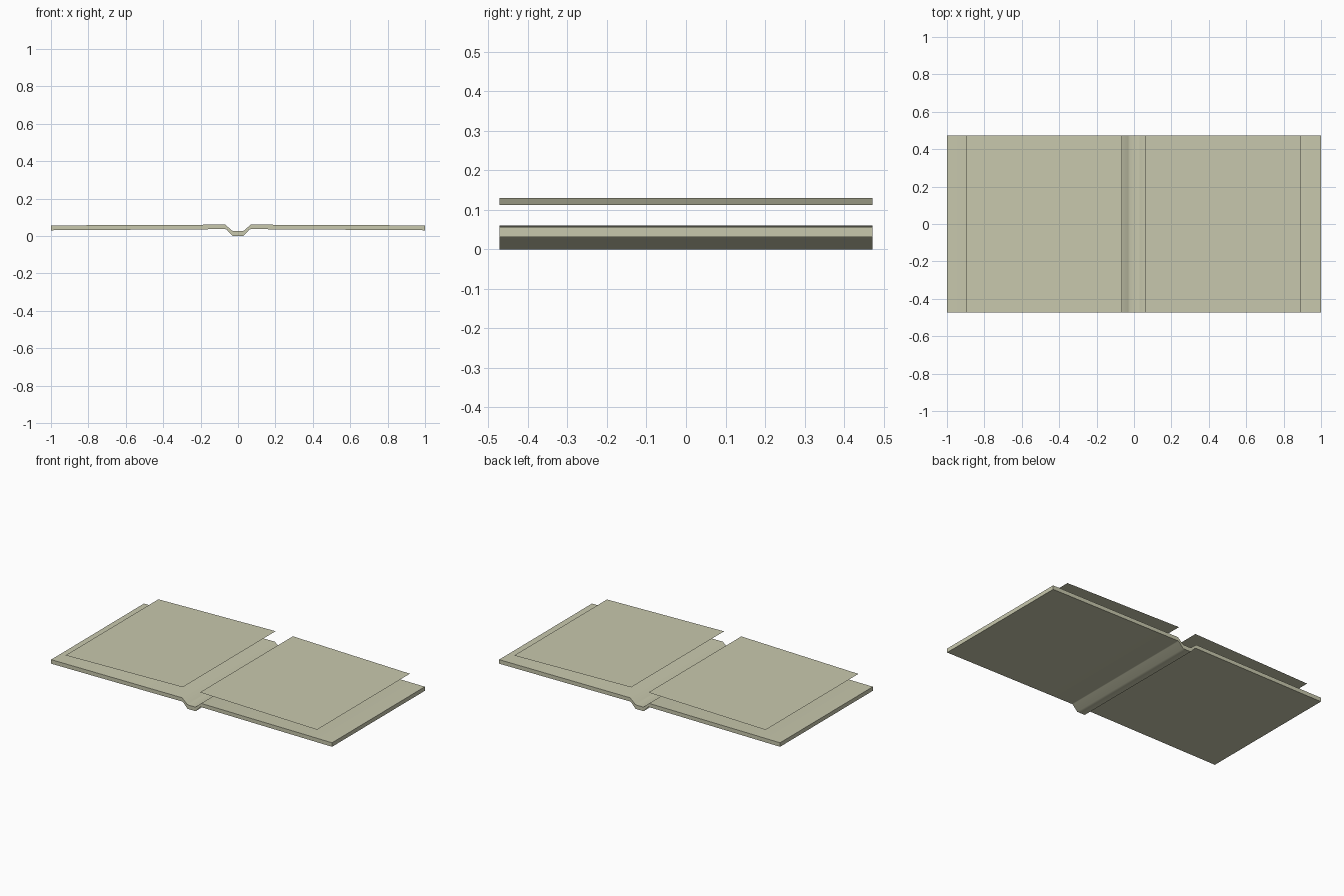
import bpy

if "Cube" in bpy.data.objects:
    bpy.data.objects.remove(bpy.data.objects["Cube"])

# One pale olive colour for everything
mat = bpy.data.materials.new("pale_olive")
mat.diffuse_color = (0.58, 0.58, 0.42, 1)
mat.use_nodes = True
mat.node_tree.nodes["Principled BSDF"].inputs["Base Color"].default_value = mat.diffuse_color
HALF_DEPTH = 0.472


def extrude_profile(name, pts, closed):
    """Sweep an x-z profile along the full depth."""
    n = len(pts)
    verts = [(x, y, z) for y in (-HALF_DEPTH, HALF_DEPTH) for x, z in pts]
    count = n if closed else n - 1
    faces = [(i, (i + 1) % n, (i + 1) % n + n, i + n) for i in range(count)]
    if closed:
        faces += [tuple(reversed(range(n))), tuple(range(n, 2 * n))]
    mesh = bpy.data.meshes.new(name)
    mesh.from_pydata(verts, [], faces)
    mesh.materials.append(mat)
    obj = bpy.data.objects.new(name, mesh)
    bpy.context.collection.objects.link(obj)
    return obj


def mirrored(right):
    """Full left-to-right run from its right half."""
    return [(-x, z) for x, z in reversed(right)] + right


# Cover: two boards joined by a sunken spine
bottom = mirrored([(0.028, 0.0), (0.062, 0.036), (0.072, 0.037), (1.0, 0.031)])
top = mirrored([(0.022, 0.026), (0.032, 0.029), (0.068, 0.061), (1.0, 0.057)])
cover = extrude_profile("cover", bottom + top[::-1], True)
bpy.context.view_layer.objects.active = cover
cover.select_set(True)
bpy.ops.object.shade_smooth_by_angle(angle=0.9)

# Thin page sheets hovering above each board, sloping down outward
extrude_profile("right_page", [(0.06, 0.13), (0.893, 0.112)], False)
extrude_profile("left_page", [(-0.897, 0.112), (-0.063, 0.13)], False)

# Make the page faces point upward
for name in ("right_page", "left_page"):
    mesh = bpy.data.objects[name].data
    if mesh.polygons[0].normal.z < 0:
        mesh.flip_normals()
